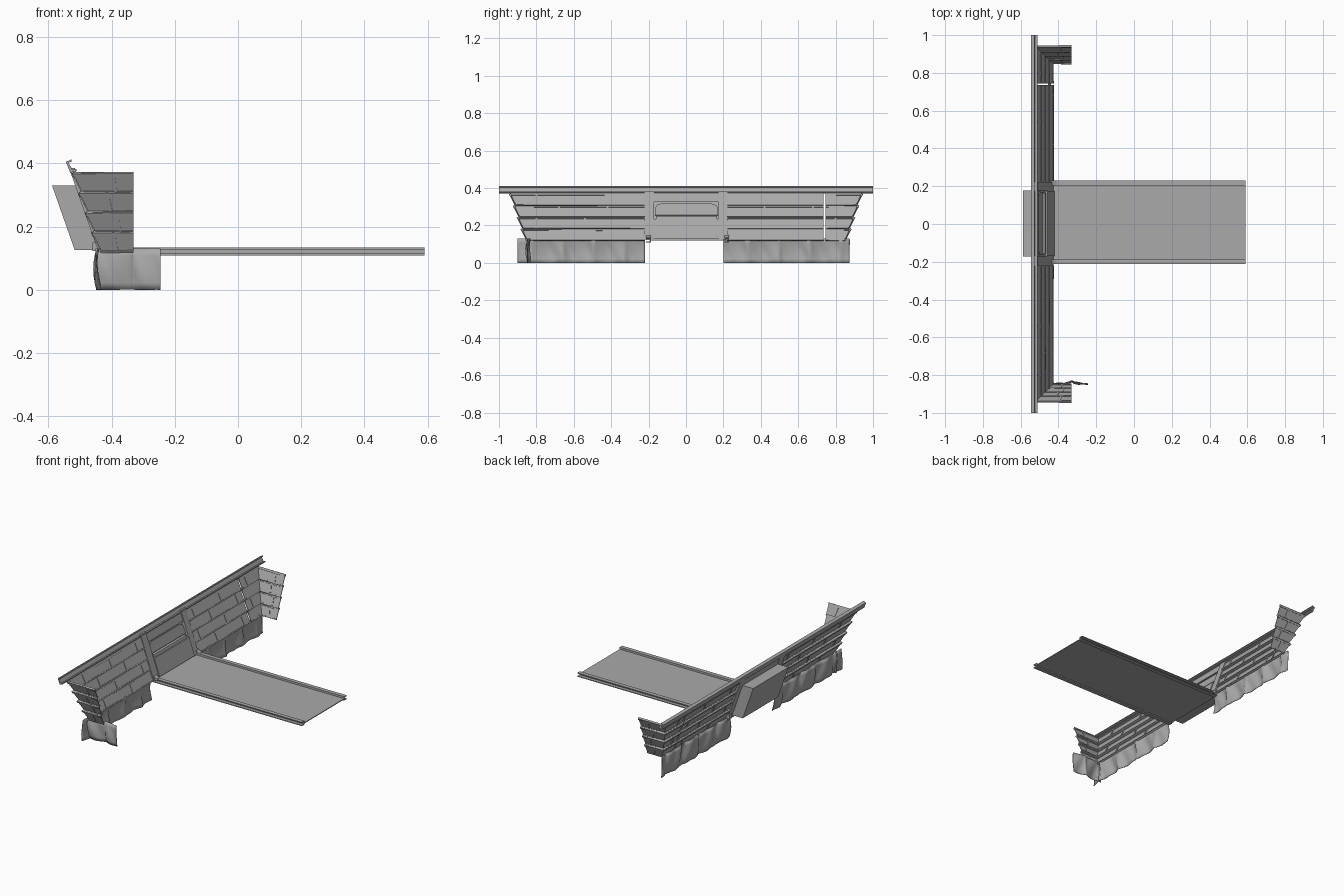
import bpy, bmesh, math

cube = bpy.data.objects.get("Cube")
if cube:
    bpy.data.objects.remove(cube, do_unlink=True)

grey = bpy.data.materials.new("plain grey")
grey.use_nodes = True
grey.diffuse_color = (0.4, 0.4, 0.4, 1)
grey.node_tree.nodes["Principled BSDF"].inputs["Base Color"].default_value = (0.4, 0.4, 0.4, 1)


def finish(name, bm, thick=0, smooth=False):
    bmesh.ops.recalc_face_normals(bm, faces=bm.faces)
    mesh = bpy.data.meshes.new(name)
    bm.to_mesh(mesh)
    bm.free()
    mesh.materials.append(grey)
    obj = bpy.data.objects.new(name, mesh)
    bpy.context.collection.objects.link(obj)
    if smooth:
        for p in mesh.polygons:
            p.use_smooth = True
    if thick:
        mod = obj.modifiers.new("thickness", "SOLIDIFY")
        mod.thickness = thick
        mod.offset = 0
    return obj


def prism(name, profile, y0, y1):
    """Extrude an x-z outline along y."""
    bm = bmesh.new()
    face = bm.faces.new([bm.verts.new((x, y0, z)) for x, z in profile])
    new = bmesh.ops.extrude_face_region(bm, geom=[face])["geom"]
    bmesh.ops.translate(bm, vec=(0, y1 - y0, 0),
                        verts=[v for v in new if isinstance(v, bmesh.types.BMVert)])
    return finish(name, bm)


def sheet(bm, rows):
    """Add a quad grid from rows of points."""
    grid = [[bm.verts.new(p) for p in row] for row in rows]
    for a, b in zip(grid, grid[1:]):
        for i in range(len(a) - 1):
            bm.faces.new((a[i], a[i + 1], b[i + 1], b[i]))


def lean(z):
    """x of the sloping wall plane at a height."""
    return -0.43 - 0.35 * (z - 0.12)


def slab(name, z0, z1, inner, outer, y0, y1):
    """Block parallel to the sloping wall."""
    prism(name, [(lean(z0) + inner, z0), (lean(z1) + inner, z1),
                 (lean(z1) - outer, z1), (lean(z0) - outer, z0)], y0, y1)


# Lapped side panels that turn the corner at each end
BASE_Y, BASE_X, END_X = 0.85, -0.43, -0.33


def wall_point(side, u, out, z):
    """u below 1 is a distance along the wall; 1 to 2 is the end return."""
    if u < 1:
        return (BASE_X - out, side * u, z)
    x = BASE_X - out
    return (x + (END_X - x) * (u - 1), side * (BASE_Y + out), z)


def strip(bm, side, us, section):
    sheet(bm, [[wall_point(side, u, o, z) for u in us] for o, z in section])


for side, label in ((1, "left"), (-1, "right")):
    spans = [(0.22, 0.735), (0.745, 1, 2)] if side > 0 else [(0.22, 1, 2)]
    panels, ledges, battens = bmesh.new(), bmesh.new(), bmesh.new()
    for row in range(4):
        z0 = 0.12 + row * 0.0625
        z1 = z0 + 0.0625
        o0 = row * 0.0205
        o1 = o0 + 0.03
        for us in spans:
            strip(panels, side, us, [(o0, z0), (o1, z1)])
            strip(ledges, side, us, [(o1 - 0.005, z1 - 0.011), (o1, z1)])
            strip(ledges, side, us, [(o0, z0), (o0 + 0.003, z0 + 0.006)])
        seams = [0.28, 0.54, 0.8] if row % 2 else [0.42, 0.68]
        for u in seams:
            strip(battens, side, (u - 0.005, u + 0.005), [(o0, z0), (o1, z1)])
        mid = 1.5 + 0.15 * (row % 2)
        strip(battens, side, (mid - 0.03, mid + 0.03), [(o0, z0), (o1, z1)])
    finish(label + "_wall_panels", panels, 0.004)
    finish(label + "_wall_ledges", ledges, 0.012)
    finish(label + "_wall_battens", battens, 0.009)


# Hanging cloth skirts with pinched folds
def fold(u, t):
    swell = abs(math.sin(math.pi * u / 0.165))
    ripple = 0.005 * math.sin(u * 61 + t * 4)
    return (0.022 * swell ** 0.6 + ripple) * (0.35 + 0.65 * math.sin(math.pi * (0.15 + 0.7 * t)))


def skirt(name, start, end, place):
    bm = bmesh.new()
    rows = []
    for j in range(7):
        t = j / 6
        us = [start + (end - start) * i / 64 for i in range(65)]
        rows.append([place(u, fold(u, t), 0.13 * t) for u in us])
    sheet(bm, rows)
    finish(name, bm, 0.003, True)


skirt("left_skirt", 0.2, 0.875, lambda u, f, z: (-0.43 - f, u, z))
skirt("right_skirt", -0.9, -0.22, lambda u, f, z: (-0.43 - f, u, z))
skirt("right_skirt_return", -0.45, -0.245, lambda u, f, z: (u, -0.83 - f, z))

# Top rail: sloping web with two short flanges
prism("top_rail", [(-0.545, 0.405), (-0.528, 0.412), (-0.526, 0.406), (-0.536, 0.402),
                   (-0.524, 0.379), (-0.511, 0.383), (-0.51, 0.377), (-0.531, 0.37)], -1, 1)

# Doorway: posts, header and the deep compartment behind it
for y0, y1, label in ((0.175, 0.222, "left"), (-0.222, -0.17, "right")):
    slab(label + "_door_post", 0.125, 0.385, 0.006, 0.012, y0, y1)
slab("door_header", 0.325, 0.38, 0, 0.01, -0.17, 0.175)
slab("door_compartment", 0.125, 0.33, -0.012, 0.085, -0.172, 0.178)
slab("door_lower_panel", 0.13, 0.235, 0.012, 0.0, -0.17, 0.175)
slab("door_ledge", 0.235, 0.25, 0.004, 0.012, -0.16, 0.165)

# Raised door panel with rounded upper corners
bm = bmesh.new()
outline = [(-0.165, 0.255), (0.17, 0.255)]
for cy, a0 in ((0.14, 0), (-0.135, 90)):
    for k in range(5):
        a = math.radians(a0 + k * 22.5)
        outline.append((cy + 0.03 * math.cos(a), 0.285 + 0.03 * math.sin(a)))
bm.faces.new([bm.verts.new((lean(z) - 0.008, y, z)) for y, z in outline])
finish("door_upper_panel", bm, 0.008)

# Ramp: thin deck between two channel rails
prism("ramp_deck", [(-0.45, 0.116), (0.59, 0.116), (0.59, 0.121), (-0.45, 0.121)], -0.19, 0.21)
for outer, inner, label in ((0.23, 0.205, "left"), (-0.213, -0.188, "right")):
    lo, hi = min(outer, inner), max(outer, inner)
    web = inner + math.copysign(0.005, outer)
    for z0, z1, a, b, part in ((0.128, 0.133, lo, hi, "top"), (0.109, 0.114, lo, hi, "bottom"),
                               (0.109, 0.133, min(inner, web), max(inner, web), "web")):
        prism(label + "_ramp_rail_" + part,
              [(-0.45, z0), (0.59, z0), (0.59, z1), (-0.45, z1)], a, b)
    # Hinge bracket where the ramp meets the doorway
    prism(label + "_hinge", [(-0.46, 0.122), (-0.41, 0.122), (-0.41, 0.135),
                             (-0.44, 0.15), (-0.46, 0.15)], lo, hi)
